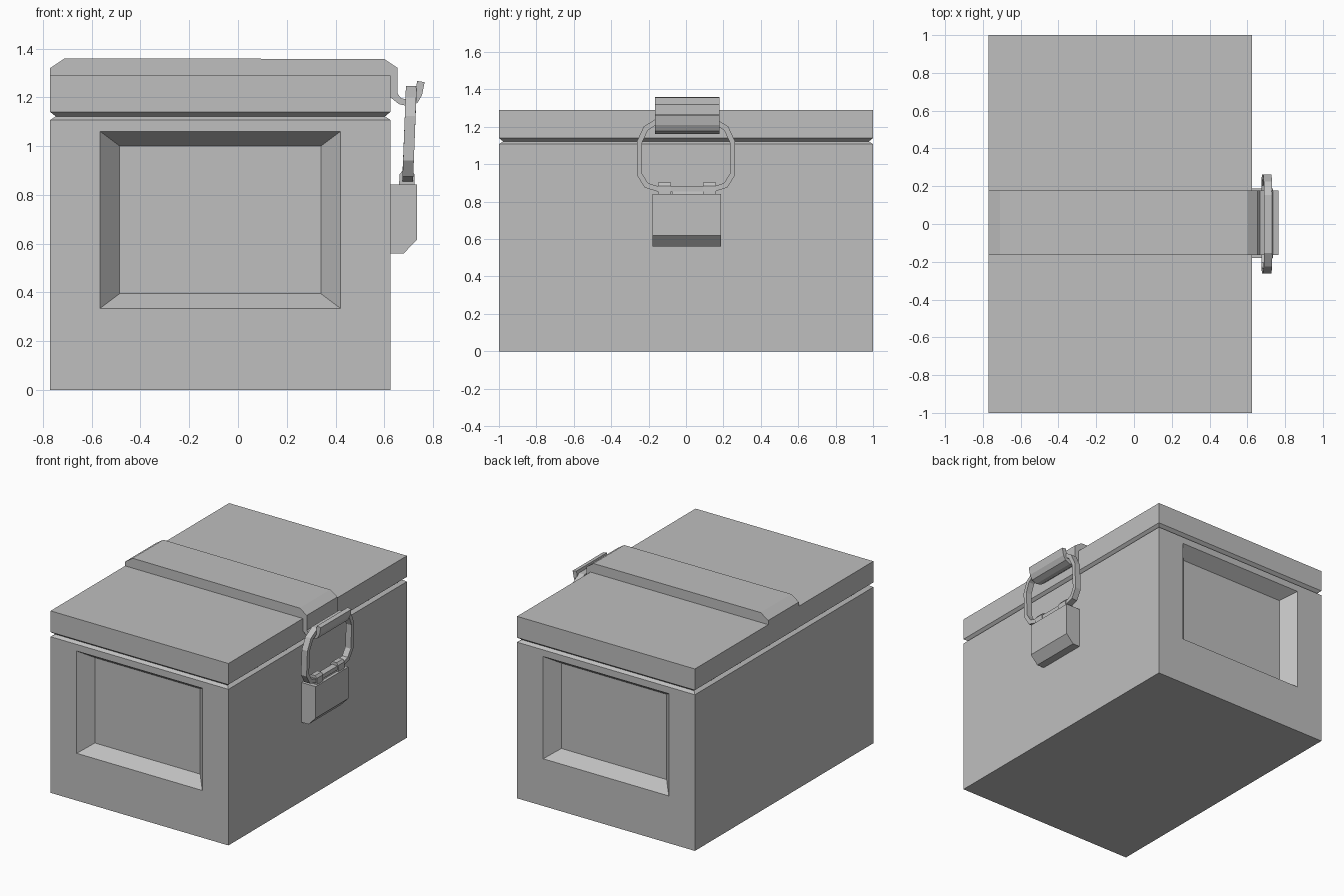
import bpy
import bmesh
from mathutils import Vector

old = bpy.data.objects.get("Cube")
if old:
    bpy.data.objects.remove(old, do_unlink=True)

grey = bpy.data.materials.new("plain grey")
grey.use_nodes = True
COLOUR = (0.52, 0.52, 0.52, 1)
grey.diffuse_color = COLOUR
grey.node_tree.nodes["Principled BSDF"].inputs["Base Color"].default_value = COLOUR

X0, X1, Y = -0.77, 0.625, 1.0


def finish(name, bm):
    bmesh.ops.recalc_face_normals(bm, faces=bm.faces)
    mesh = bpy.data.meshes.new(name)
    bm.to_mesh(mesh)
    bm.free()
    mesh.materials.append(grey)
    obj = bpy.data.objects.new(name, mesh)
    bpy.context.collection.objects.link(obj)
    return obj


def bridge(bm, rings, closed=False):
    """Join matching vertex rings with quads; cap the ends unless closed."""
    pairs = list(zip(rings, rings[1:]))
    if closed:
        pairs.append((rings[-1], rings[0]))
    for a, b in pairs:
        for i in range(len(a)):
            j = (i + 1) % len(a)
            bm.faces.new((a[i], a[j], b[j], b[i]))
    if not closed:
        bm.faces.new(rings[0])
        bm.faces.new(rings[-1])


def stacked_box(levels):
    """Rectangular box from (height, inset) levels."""
    bm = bmesh.new()
    rings = []
    for z, d in levels:
        corners = ((X0 + d, d - Y), (X1 - d, d - Y), (X1 - d, Y - d), (X0 + d, Y - d))
        rings.append([bm.verts.new((x, y, z)) for x, y in corners])
    bridge(bm, rings)
    return bm


def prism(name, profile, y0, y1):
    """Side profile (x, z) extruded along y."""
    bm = bmesh.new()
    bridge(bm, [[bm.verts.new((x, y, z)) for x, z in profile] for y in (y0, y1)])
    return finish(name, bm)


# Body with a chamfered rim and a sloped recess in both ends
body = stacked_box([(0, 0), (1.107, 0), (1.122, 0.022)])
bmesh.ops.recalc_face_normals(body, faces=body.faces)
ends = [f for f in body.faces if abs(f.normal.y) > 0.95]
for face in ends:
    side = 1 if face.normal.y > 0 else -1
    for left, right, low, high, depth in ((-0.565, 0.42, 0.335, 1.06, 0),
                                          (-0.485, 0.34, 0.395, 1.0, 0.09)):
        bmesh.ops.inset_individual(body, faces=[face], thickness=0.05)
        centre = face.calc_center_median()
        for v in face.verts:
            v.co = (left if v.co.x < centre.x else right,
                    side * (Y - depth),
                    low if v.co.z < centre.z else high)
finish("body", body)

# Lid with a chamfered lower edge
finish("lid", stacked_box([(1.122, 0.022), (1.14, 0), (1.29, 0)]))

# Raised strap over the lid, ending in a hook
prism("strap_hook", [
    (X0, 1.28), (X0, 1.32), (-0.71, 1.36), (0.6, 1.357), (0.655, 1.32),
    (0.655, 1.215), (0.668, 1.197), (0.695, 1.19), (0.718, 1.205),
    (0.728, 1.23), (0.735, 1.267), (0.765, 1.262), (0.755, 1.21),
    (0.737, 1.178), (0.7, 1.163), (0.66, 1.172), (0.625, 1.2), (0.61, 1.28),
], -0.165, 0.178)

# Latch block on the side
prism("latch_block", [(0.615, 0.56), (0.68, 0.56), (0.735, 0.618),
                      (0.735, 0.842), (0.615, 0.842)], -0.18, 0.187)
prism("latch_ledge", [(0.665, 0.835), (0.715, 0.835), (0.71, 0.856),
                      (0.67, 0.856)], -0.075, 0.09)

# Hinge tabs wrapping the lower bar of the loop
for name, y in (("tab_front", -0.15), ("tab_back", 0.09)):
    prism(name, [(0.66, 0.835), (0.725, 0.835), (0.723, 0.885), (0.71, 0.902),
                 (0.677, 0.902), (0.663, 0.885)], y, y + 0.07)

# Leaning wire loop: mirrored half path (y, z) swept with a rectangle
half = [(0.15, 1.232), (0.215, 1.192), (0.248, 1.12),
        (0.248, 0.945), (0.212, 0.887), (0.15, 0.868)]
path = [Vector(p) for p in half + [(-y, z) for y, z in reversed(half)]]
bm = bmesh.new()
rings = []
for i, p in enumerate(path):
    a = (p - path[i - 1]).normalized()
    b = (path[(i + 1) % len(path)] - p).normalized()
    normal = Vector((-(a + b).y, (a + b).x)).normalized()
    offset = normal * 0.014 / normal.dot(Vector((-a.y, a.x)))
    x = 0.696 + (p.y - 0.868) * 0.04
    rings.append([bm.verts.new((x + dx, *(p + offset * s)))
                  for dx, s in ((-0.022, -1), (0.022, -1), (0.022, 1), (-0.022, 1))])
bridge(bm, rings, closed=True)
finish("wire_loop", bm)
